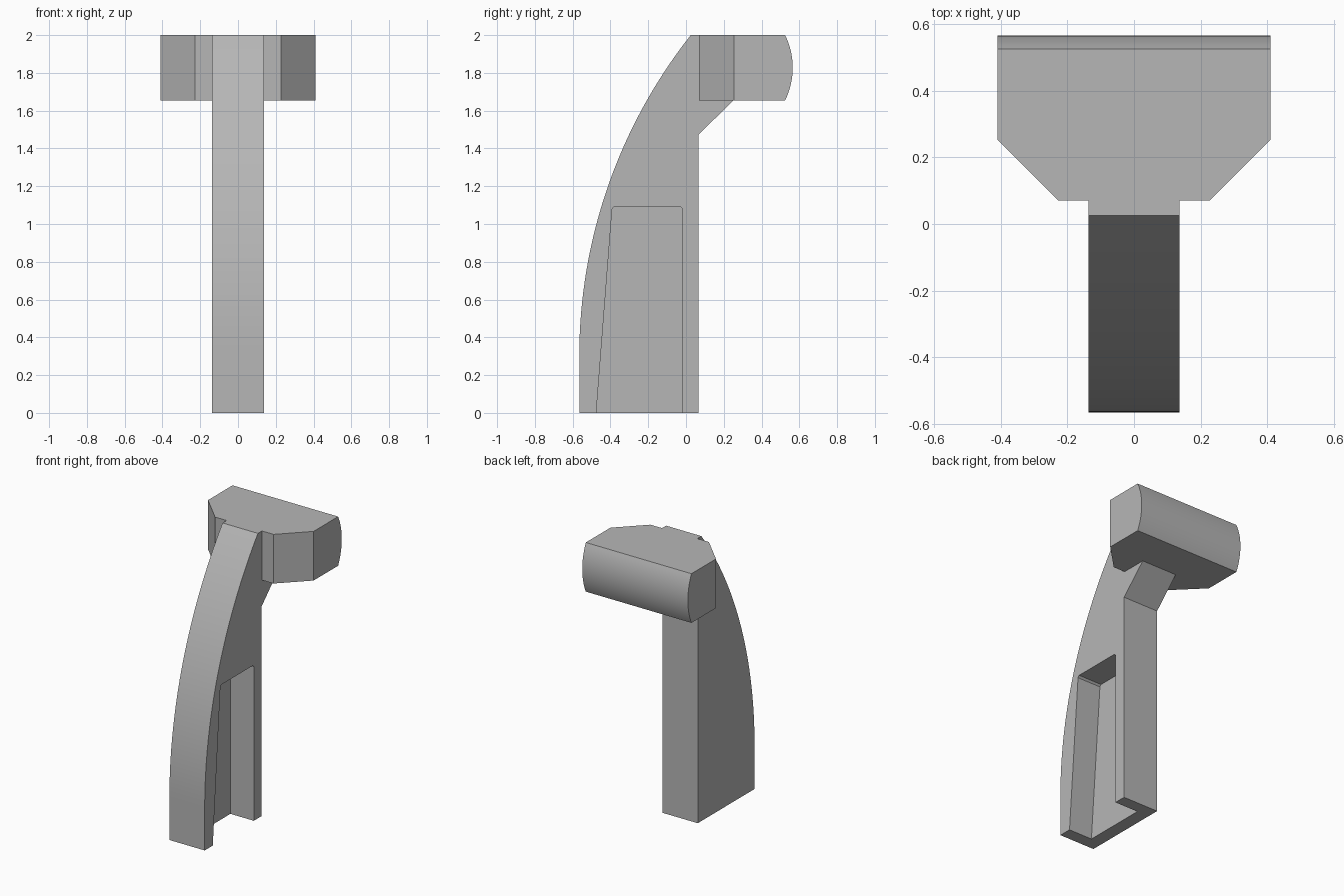
import bpy
import bmesh
import math
from mathutils import Vector

default = bpy.data.objects.get("Cube")
if default:
    bpy.data.objects.remove(default, do_unlink=True)

# One plain grey material
grey = bpy.data.materials.new("plain grey")
grey.use_nodes = True
colour = (0.47, 0.47, 0.47, 1)
grey.diffuse_color = colour
bsdf = next(n for n in grey.node_tree.nodes if n.type == "BSDF_PRINCIPLED")
bsdf.inputs["Base Color"].default_value = colour


def extrude_side(name, profile, x0, x1, cuts=()):
    """Extrude a (y, z) profile from x0 to x1, trimming with planes (point, normal)."""
    bm = bmesh.new()
    face = bm.faces.new([bm.verts.new((x0, y, z)) for y, z in profile])
    new = bmesh.ops.extrude_face_region(bm, geom=[face])["geom"]
    bmesh.ops.translate(bm, vec=(x1 - x0, 0, 0),
                        verts=[v for v in new if isinstance(v, bmesh.types.BMVert)])
    for point, normal in cuts:
        bmesh.ops.bisect_plane(bm, geom=bm.verts[:] + bm.edges[:] + bm.faces[:],
                               plane_co=point, plane_no=normal, clear_outer=True)
        bmesh.ops.holes_fill(bm, edges=[e for e in bm.edges if e.is_boundary])
    bmesh.ops.recalc_face_normals(bm, faces=bm.faces[:])
    mesh = bpy.data.meshes.new(name)
    bm.to_mesh(mesh)
    bm.free()
    mesh.materials.append(grey)
    obj = bpy.data.objects.new(name, mesh)
    bpy.context.collection.objects.link(obj)
    return obj


def activate(obj):
    bpy.ops.object.select_all(action="DESELECT")
    obj.select_set(True)
    bpy.context.view_layer.objects.active = obj


def arc(cy, cz, r, a0, a1, steps):
    angles = [a0 + (a1 - a0) * i / steps for i in range(steps + 1)]
    return [(cy + r * math.cos(a), cz + r * math.sin(a)) for a in angles]


TOP, HEAD_BASE, HALF_GRIP, HALF_HEAD = 2.0, 1.655, 0.137, 0.41

# Handle: bowed front, straight back and a sloped bracket under the head
bow = 2.744
front = arc(-0.565 + bow, 0.3, bow, math.pi,
            math.pi - math.asin((TOP - 0.3) / bow), 32)
handle = extrude_side(
    "handle",
    [(0.065, 0), (-0.565, 0)] + front
    + [(0.07, TOP), (0.07, HEAD_BASE), (0.25, HEAD_BASE), (0.065, 1.47)],
    -HALF_GRIP, HALF_GRIP)

# Recess in the left side, open at the bottom
cutter = extrude_side(
    "recess_cutter",
    [(-0.02, -0.1), (-0.483, -0.1), (-0.391, 1.08), (-0.38, 1.093),
     (-0.03, 1.093), (-0.02, 1.083)],
    -0.045, 0.3)
cutter.hide_render = True
cut = handle.modifiers.new("recess", "BOOLEAN")
cut.operation = "DIFFERENCE"
cut.solver = "EXACT"
cut.object = cutter
activate(handle)
bpy.ops.object.modifier_apply(modifier=cut.name)
bpy.data.objects.remove(cutter, do_unlink=True)

# Head: rounded back face, front corners cut off at an angle
half_z = (TOP - HEAD_BASE) / 2
bulge = 0.392
spread = math.asin(half_z / bulge)
back = arc(0.565 - bulge, HEAD_BASE + half_z, bulge, -spread, spread, 16)
corners = [((s * 0.227, 0.07, 0), Vector((s, -1, 0)).normalized()) for s in (-1, 1)]
head = extrude_side("head", [(0.07, HEAD_BASE)] + back + [(0.07, TOP)],
                    -HALF_HEAD, HALF_HEAD, corners)

for part in (handle, head):
    activate(part)
    bpy.ops.object.shade_smooth_by_angle(angle=math.radians(20))
